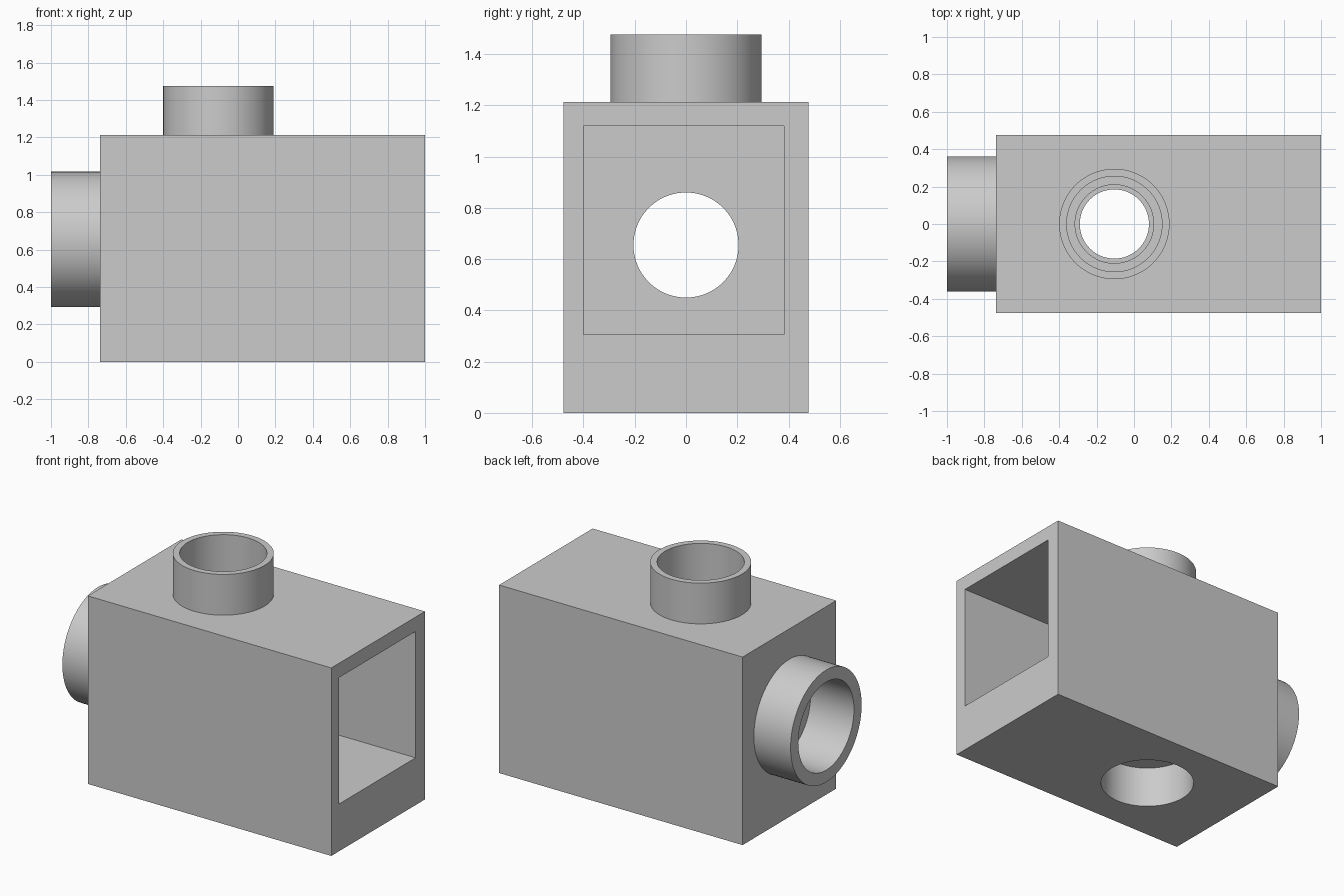
import bpy
from math import radians
from mathutils import Vector

cube = bpy.data.objects.get("Cube")
if cube:
    bpy.data.objects.remove(cube, do_unlink=True)

grey = bpy.data.materials.new("plain_grey")
grey.use_nodes = True
colour = (0.6, 0.6, 0.6, 1)
grey.diffuse_color = colour
grey.node_tree.nodes["Principled BSDF"].inputs["Base Color"].default_value = colour


def box(name, low, high):
    low, high = Vector(low), Vector(high)
    bpy.ops.mesh.primitive_cube_add(size=1, location=(low + high) / 2)
    obj = bpy.context.object
    obj.name = name
    obj.scale = high - low
    bpy.ops.object.transform_apply(location=True, rotation=True, scale=True)
    obj.data.materials.append(grey)
    return obj


def cylinder(name, radius, start, end, axis):
    """Cylinder from start to end along the side (x) or top (z) port axis."""
    mid = (start + end) / 2
    centre = (mid, 0, PORT_Z) if axis == "x" else (PORT_X, 0, mid)
    turn = (0, radians(90), 0) if axis == "x" else (0, 0, 0)
    bpy.ops.mesh.primitive_cylinder_add(vertices=96, radius=radius, depth=end - start,
                                        location=centre, rotation=turn)
    obj = bpy.context.object
    obj.name = name
    bpy.ops.object.transform_apply(location=True, rotation=True, scale=True)
    obj.data.materials.append(grey)
    return obj


def combine(target, tool, operation):
    tool.hide_render = True
    mod = target.modifiers.new(tool.name, "BOOLEAN")
    mod.operation = operation
    mod.solver = "EXACT"
    mod.object = tool
    bpy.context.view_layer.objects.active = target
    bpy.ops.object.modifier_apply(modifier=mod.name)
    bpy.data.objects.remove(tool, do_unlink=True)


PORT_X, PORT_Z = -0.105, 0.655
LEFT, TOP = -0.738, 1.213

# Block with a raised collar on the top and on the side
body = box("hollow_block", (LEFT, -0.477, 0), (1, 0.477, TOP))
combine(body, cylinder("top_collar", 0.295, TOP - 0.02, 1.476, "z"), "UNION")
combine(body, cylinder("side_collar", 0.362, -1, LEFT + 0.02, "x"), "UNION")

# Rectangular chamber open at one end
combine(body, box("chamber", (-0.65, -0.4, 0.305), (1.1, 0.382, 1.12)), "DIFFERENCE")

# Stepped ports: wide bore, then a narrower hole into the chamber
for cut in (
    ("top_bore", 0.255, 1.17, 1.6, "z"),
    ("top_hole", 0.21, 1.0, 1.3, "z"),
    ("side_bore", 0.284, -1.1, -0.69, "x"),
    ("side_hole", 0.205, -0.8, -0.5, "x"),
    ("bottom_bore", 0.28, -0.1, 0.266, "z"),
    ("bottom_hole", 0.185, 0.2, 0.5, "z"),
):
    combine(body, cylinder(*cut), "DIFFERENCE")

# Smooth round walls, crisp edges
bpy.ops.object.select_all(action="DESELECT")
body.select_set(True)
bpy.context.view_layer.objects.active = body
bpy.ops.object.shade_smooth_by_angle(angle=radians(30))
